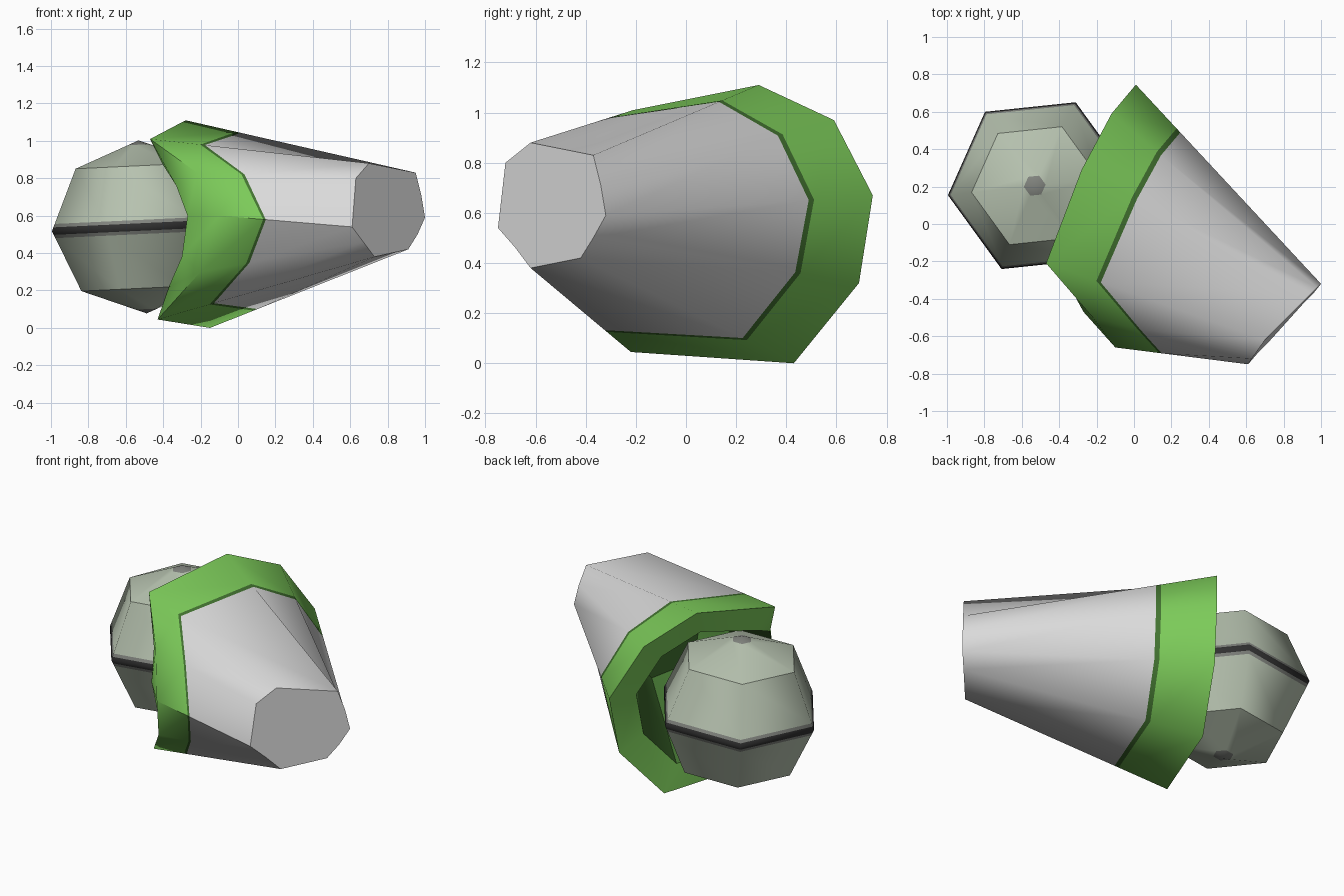
import bpy, bmesh, math
from mathutils import Vector, Matrix

if "Cube" in bpy.data.objects:
    bpy.data.objects.remove(bpy.data.objects["Cube"])


def material(name, rgb):
    m = bpy.data.materials.new(name)
    m.diffuse_color = (*rgb, 1)
    m.use_nodes = True
    m.node_tree.nodes["Principled BSDF"].inputs["Base Color"].default_value = m.diffuse_color
    return m


GREY = material("cup_grey", (0.70, 0.70, 0.70))
GREEN = material("rim_green", (0.20, 0.59, 0.10))
DARK_GREEN = material("inside_green", (0.055, 0.17, 0.03))
BALL = material("ball_pale_green", (0.47, 0.54, 0.43))
BLACK = material("stripe_black", (0.03, 0.03, 0.03))
BAND = material("band_grey", (0.22, 0.23, 0.21))


def finish(bm, name, mats, angle):
    bmesh.ops.recalc_face_normals(bm, faces=bm.faces[:])
    me = bpy.data.meshes.new(name)
    bm.to_mesh(me)
    bm.free()
    for m in mats:
        me.materials.append(m)
    ob = bpy.data.objects.new(name, me)
    bpy.context.collection.objects.link(ob)
    bpy.ops.object.select_all(action='DESELECT')
    ob.select_set(True)
    bpy.context.view_layer.objects.active = ob
    bpy.ops.object.shade_smooth_by_angle(angle=math.radians(angle))
    return ob


# Tapered cup: each row is a rim corner, its base corner, and where green ends
stations = [
    ((-.28, .29, 1.11), (.95, -.37, .83), .24),
    ((-.12, .59, .97), (.98, -.34, .71), .24),
    ((.01, .745, .67), (1.0, -.32, .59), .24),
    ((-.02, .69, .32), (.96, -.37, .50), .24),
    ((-.15, .43, 0), (.91, -.42, .42), .24),
    ((-.43, -.22, .045), (.73, -.62, .38), .26),
    ((-.20, -.50, .30), (.67, -.68, .46), .30),
    ((-.10, -.66, .60), (.61, -.75, .54), .35),
    ((-.22, -.50, .83), (.63, -.72, .80), .30),
    ((-.47, -.21, 1.01), (.70, -.62, .88), .25),
]
mouth = Vector((-.2, .05, .56))
base_centre = Vector((.79, -.546, .634))
# Inner lip corners on the scooped front side
scoop = {5: (-.37, -.14, .22), 6: (-.30, -.37, .38), 7: (-.27, -.47, .60),
         8: (-.33, -.36, .76), 9: (-.40, -.14, .87)}

rings = [[] for _ in range(6)]
for i, (p, b, t) in enumerate(stations):
    p, b = Vector(p), Vector(b)
    q = Vector(scoop[i]) if i in scoop else mouth.lerp(p, .73)
    for ring, co in zip(rings, (q.lerp(base_centre, .5), q, p,
                                p.lerp(b, t - .02), p.lerp(b, t), b)):
        ring.append(co)

bm = bmesh.new()
loops = [[bm.verts.new(c) for c in ring] for ring in rings]
ring_material = [2, 1, 1, 2, 0]      # cavity, lip, collar, seam, body
n = len(stations)
for k, mi in enumerate(ring_material):
    for i in range(n):
        j = (i + 1) % n
        f = bm.faces.new((loops[k][i], loops[k][j], loops[k + 1][j], loops[k + 1][i]))
        f.material_index = mi
bm.faces.new(loops[0]).material_index = 2     # cavity floor
bm.faces.new(loops[-1]).material_index = 0    # closed end
finish(bm, "cup", [GREY, GREEN, DARK_GREEN], 48)

# Six-sided ball with a stripe round the middle and a spot at each pole
bm = bmesh.new()
bmesh.ops.create_uvsphere(bm, u_segments=6, v_segments=4, radius=1)
bmesh.ops.scale(bm, vec=(.488, .488, .463), verts=bm.verts[:])
for e in bm.edges:                   # crease round each cap
    if all(.3 < abs(v.co.z) < .35 for v in e.verts):
        e.smooth = False
for h in (-.44, -.038, -.02, .02, .038, .44):
    bmesh.ops.bisect_plane(bm, geom=bm.verts[:] + bm.edges[:] + bm.faces[:],
                           plane_co=(0, 0, h), plane_no=(0, 0, 1))
for f in bm.faces:
    z = abs(f.calc_center_median().z)
    f.material_index = 1 if z < .02 else 2 if z < .038 or z > .44 else 0
bmesh.ops.transform(bm, verts=bm.verts[:], matrix=Matrix.Translation((-.51, .205, .54))
                    @ Matrix.Rotation(math.radians(-2.7), 4, 'Y')
                    @ Matrix.Rotation(math.radians(36), 4, 'Z'))
finish(bm, "ball", [BALL, BLACK, BAND], 62)
